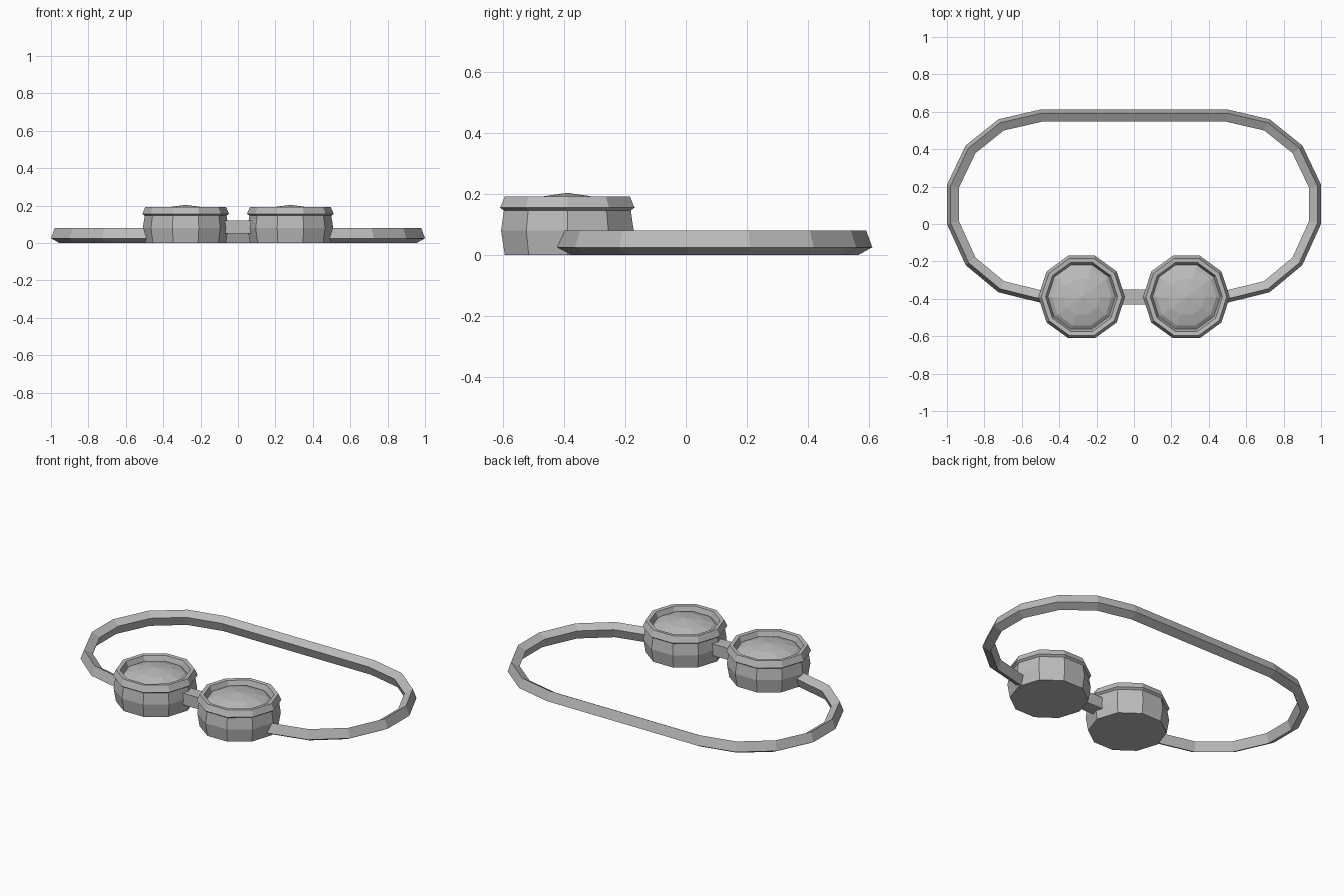
import bpy, math
from mathutils import Vector

if "Cube" in bpy.data.objects:
    bpy.data.objects.remove(bpy.data.objects["Cube"])

grey = bpy.data.materials.new("plain grey")
grey.diffuse_color = (0.5, 0.5, 0.5, 1)
grey.use_nodes = True
grey.node_tree.nodes["Principled BSDF"].inputs["Base Color"].default_value = grey.diffuse_color


def make(name, verts, faces):
    me = bpy.data.meshes.new(name)
    me.from_pydata(verts, [], faces)
    me.materials.append(grey)
    ob = bpy.data.objects.new(name, me)
    bpy.context.collection.objects.link(ob)
    return ob


def lathe(name, cx, cy, profile, n=10):
    """Revolve (radius, z) points; a zero radius closes an end with a fan."""
    verts, rings, faces = [], [], []
    for r, z in profile:
        k = 1 if r == 0 else n
        rings.append([len(verts) + i % k for i in range(n)])
        for i in range(k):
            a = math.tau * i / n
            verts.append((cx + r * math.cos(a), cy + r * math.sin(a), z))
    for p, q in zip(rings, rings[1:]):
        for i in range(n):
            j = (i + 1) % n
            f = list(dict.fromkeys((p[i], p[j], q[j], q[i])))
            if len(f) > 2:
                faces.append(f)
    return make(name, verts, faces)


# eye cups, rims and domed lenses
for side, cx in (("left", -0.28), ("right", 0.28)):
    lathe(side + "_cup", cx, -0.39,
          [(0, 0), (0.216, 0), (0.229, 0.08), (0.219, 0.146), (0.19, 0.15)])
    lathe(side + "_rim", cx, -0.39,
          [(0.19, 0.146), (0.219, 0.146), (0.232, 0.155), (0.216, 0.192),
           (0.193, 0.19), (0.18, 0.155)])
    lathe(side + "_lens", cx, -0.39,
          [(0.19, 0.15), (0.16, 0.172), (0.1, 0.19), (0, 0.204)])

# nose bridge
bpy.ops.mesh.primitive_cube_add(size=1, location=(0, -0.39, 0.085))
bridge = bpy.context.object
bridge.name = "nose_bridge"
bridge.scale = (0.17, 0.08, 0.07)
bridge.data.materials.append(grey)

# strap: tilted rectangular section swept along the outer outline
half = [(0.44, -0.435), (0.51, -0.418), (0.725, -0.365), (0.9, -0.22),
        (1.0, 0.0), (1.0, 0.21), (0.9, 0.42), (0.725, 0.56), (0.5, 0.612)]
path = [Vector(p) for p in half] + [Vector((-x, y)) for x, y in reversed(half)]
section = [(0, 0.025), (0.02, 0.08), (0.065, 0.055), (0.045, 0.0)]
verts, faces = [], []
for i, p in enumerate(path):
    a = (p - path[i - 1]).normalized() if i else None
    b = (path[i + 1] - p).normalized() if i < len(path) - 1 else a
    a = a or b
    na, nb = Vector((-a.y, a.x)), Vector((-b.y, b.x))
    m = (na + nb) / (1 + na.dot(nb))
    for d, z in section:
        q = p + m * d
        verts.append((q.x, q.y, z))
    if i:
        for k in range(4):
            l, o = (k + 1) % 4, 4 * i
            faces.append((o - 4 + k, o + k, o + l, o - 4 + l))
last = len(verts) - 4
faces += [(0, 1, 2, 3), (last + 3, last + 2, last + 1, last)]
make("head_strap", verts, faces)
